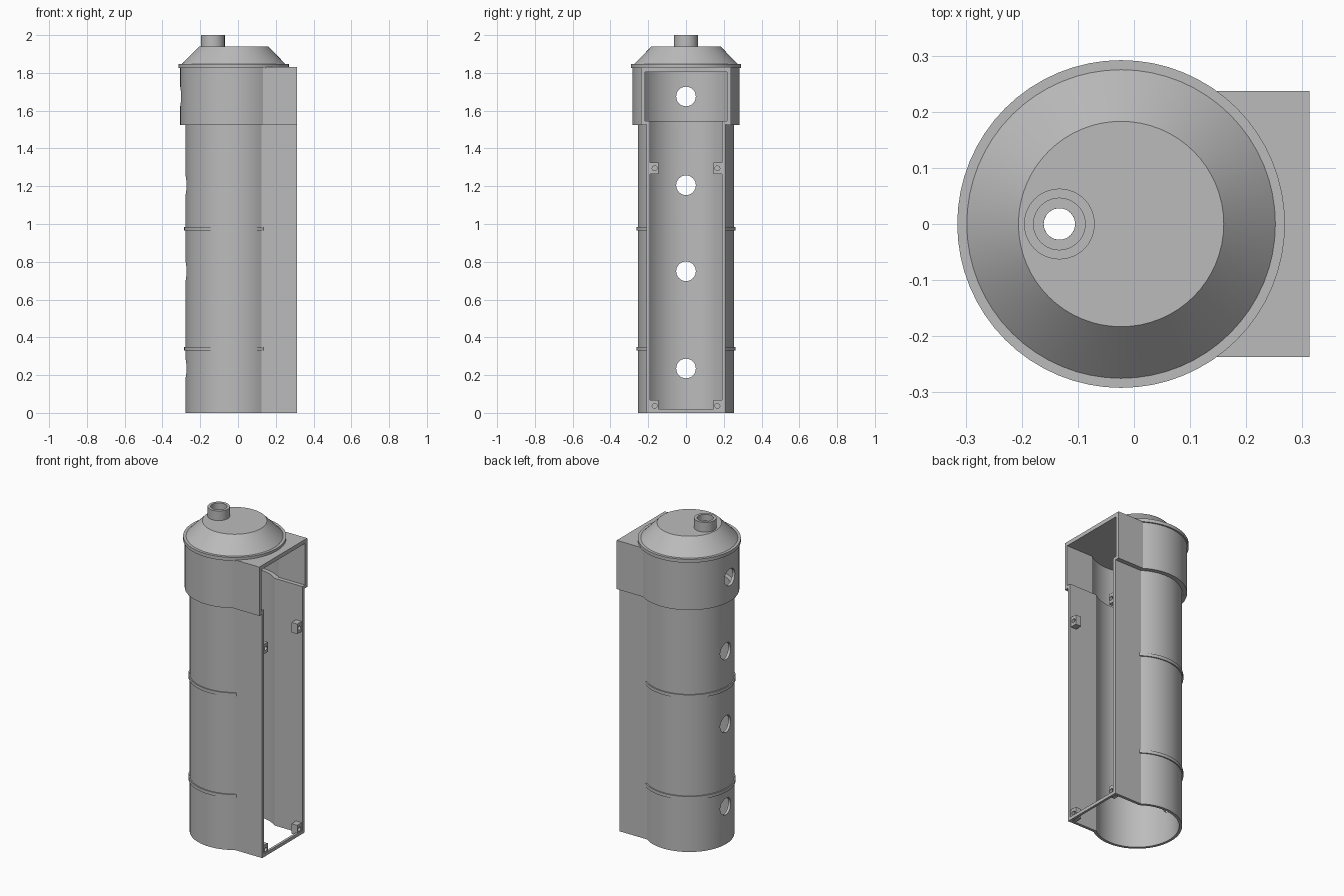
import bpy, bmesh, math

if "Cube" in bpy.data.objects:
    bpy.data.objects.remove(bpy.data.objects["Cube"])

CX = -0.023          # axis of the round tube
XE = 0.313           # open end of the box section
N = 64

grey = bpy.data.materials.new("light grey")
grey.diffuse_color = (0.5, 0.5, 0.5, 1)
grey.use_nodes = True
grey.node_tree.nodes["Principled BSDF"].inputs["Base Color"].default_value = grey.diffuse_color


def finish(name, bm):
    bmesh.ops.remove_doubles(bm, verts=bm.verts, dist=1e-5)
    bmesh.ops.recalc_face_normals(bm, faces=bm.faces)
    me = bpy.data.meshes.new(name)
    bm.to_mesh(me)
    bm.free()
    me.materials.append(grey)
    ob = bpy.data.objects.new(name, me)
    bpy.context.collection.objects.link(ob)
    return ob


def smooth(ob):
    bpy.ops.object.select_all(action='DESELECT')
    ob.select_set(True)
    bpy.context.view_layer.objects.active = ob
    bpy.ops.object.shade_smooth_by_angle(angle=math.radians(30))


def outline(r, half, box=True):
    """Keyhole outline: round back, straight sides running to the open end."""
    a = math.asin(half / r)
    pts = [(CX + r * math.cos(t), r * math.sin(t))
           for t in (a + (2 * math.pi - 2 * a) * i / N for i in range(N + 1))]
    return [(XE, half)] + pts + [(XE, -half)] if box else pts


def wall(name, outer, inner, z0, z1):
    """Open C-shaped wall between two outlines."""
    bm = bmesh.new()
    rows = [[bm.verts.new((x, y, z)) for x, y in p]
            for p, z in ((outer, z0), (outer, z1), (inner, z1), (inner, z0))]
    for i in range(len(outer) - 1):
        for j in range(4):
            a, b = rows[j], rows[(j + 1) % 4]
            bm.faces.new((a[i], a[i + 1], b[i + 1], b[i]))
    for i in (0, -1):
        bm.faces.new([r[i] for r in rows])
    return finish(name, bm)


def plate(name, pts, z0, z1):
    bm = bmesh.new()
    f = bm.faces.new([bm.verts.new((x, y, z0)) for x, y in pts])
    ext = bmesh.ops.extrude_face_region(bm, geom=[f])["geom"]
    bmesh.ops.translate(bm, vec=(0, 0, z1 - z0),
                        verts=[v for v in ext if isinstance(v, bmesh.types.BMVert)])
    return finish(name, bm)


def lathe(name, profile, x, closed=False):
    bm = bmesh.new()
    vs = [bm.verts.new((x + r, 0, z)) for r, z in profile]
    es = [bm.edges.new(p) for p in zip(vs, vs[1:] + vs[:1] if closed else vs[1:])]
    bmesh.ops.spin(bm, geom=vs + es, cent=(x, 0, 0), axis=(0, 0, 1),
                   angle=2 * math.pi, steps=N, use_merge=True)
    return finish(name, bm)


def box(name, lo, hi):
    return plate(name, [(lo[0], lo[1]), (hi[0], lo[1]), (hi[0], hi[1]), (lo[0], hi[1])],
                 lo[2], hi[2])


def drill(ob, loc, r, depth, along_x=True):
    """Cut a round hole and discard the cutter."""
    bpy.ops.mesh.primitive_cylinder_add(
        vertices=32, radius=r, depth=depth, location=loc,
        rotation=(0, math.pi / 2 if along_x else 0, 0))
    cutter = bpy.context.object
    cutter.hide_render = True
    cutter.data.materials.append(grey)
    mod = ob.modifiers.new("hole", 'BOOLEAN')
    mod.operation, mod.object, mod.solver = 'DIFFERENCE', cutter, 'EXACT'
    bpy.context.view_layer.objects.active = ob
    bpy.ops.object.modifier_apply(modifier=mod.name)
    bpy.data.objects.remove(cutter)


# Lower body with three vent holes in the round back
body = wall("body_shell", outline(0.255, 0.208), outline(0.238, 0.19), 0, 1.545)
for z in (0.235, 0.75, 1.205):
    drill(body, (-0.27, 0, z), 0.052, 0.2)
smooth(body)

# Wider hood with one vent hole, a seat on the body and a roof
hood = wall("hood_shell", outline(0.283, 0.237), outline(0.265, 0.216), 1.525, 1.828)
drill(hood, (-0.29, 0, 1.675), 0.052, 0.2)
smooth(hood)
smooth(wall("hood_seat", outline(0.27, 0.22), outline(0.25, 0.204), 1.5255, 1.5445))
roof = plate("hood_roof", outline(0.2828, 0.2368), 1.805, 1.83)
drill(roof, (-0.133, 0, 1.82), 0.028, 0.2, False)
smooth(roof)

# Conical lid with its rim
lid = lathe("lid", [(0, 1.825), (0.292, 1.825), (0.292, 1.846), (0.275, 1.846),
                    (0.183, 1.94), (0, 1.94)], CX)
drill(lid, (-0.133, 0, 1.88), 0.028, 0.3, False)
smooth(lid)

# Spout with a stepped bore
smooth(lathe("spout", [(0.028, 1.935), (0.063, 1.935), (0.063, 2.0), (0.046, 2.0),
                       (0.046, 1.96), (0.028, 1.96)], -0.133, True))

# Ribs around the round part
for i, z in enumerate((0.34, 0.975)):
    smooth(wall(f"rib_{i + 1}", outline(0.262, 0.209, False),
                outline(0.25, 0.2, False), z - 0.01, z + 0.01))

# Screw brackets inside the open end, and the bottom sill
for s, side in ((-1, "front"), (1, "back")):
    for z, level in ((0.037, "lower"), (1.295, "upper")):
        ya, yb = sorted((s * 0.146, s * 0.195))
        b = box(f"{side}_{level}_bracket", (0.268, ya, z - 0.031), (0.308, yb, z + 0.031))
        drill(b, (0.308, s * 0.166, z), 0.013, 0.05)
        smooth(b)
box("bottom_sill", (0.298, -0.195, 0), (XE, 0.195, 0.02))
